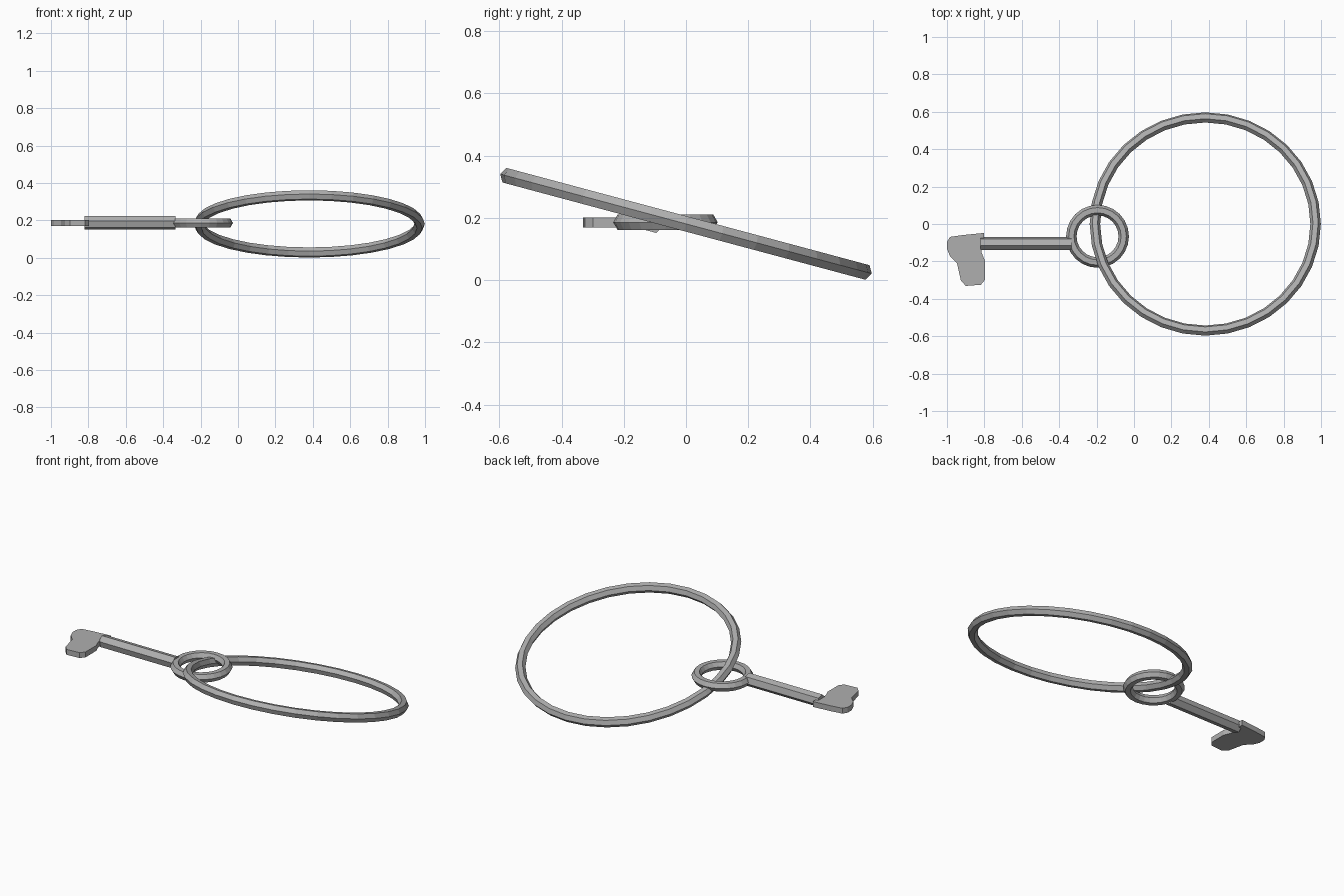
import bpy, bmesh, math
from math import radians, cos, sin

if "Cube" in bpy.data.objects:
    bpy.data.objects.remove(bpy.data.objects["Cube"])

steel = bpy.data.materials.new("steel_grey")
steel.diffuse_color = (0.43, 0.43, 0.43, 1)
steel.use_nodes = True
steel.node_tree.nodes["Principled BSDF"].inputs["Base Color"].default_value = steel.diffuse_color


def ring(name, centre, major, minor, segments, tilt=0):
    """Faceted ring with a six-sided section, a corner pointing outwards."""
    bpy.ops.mesh.primitive_torus_add(
        location=centre, rotation=(tilt, 0, 0), major_radius=major, minor_radius=minor,
        major_segments=segments, minor_segments=6)
    ob = bpy.context.object
    ob.name = name
    ob.data.materials.append(steel)
    return ob


def prism(name, outline, offset):
    """Closed solid made by sweeping a flat outline along an offset."""
    bm = bmesh.new()
    face = bm.faces.new([bm.verts.new(p) for p in outline])
    top = bmesh.ops.extrude_face_region(bm, geom=[face])["geom"]
    bmesh.ops.translate(bm, vec=offset, verts=[v for v in top if isinstance(v, bmesh.types.BMVert)])
    bmesh.ops.recalc_face_normals(bm, faces=bm.faces)
    mesh = bpy.data.meshes.new(name)
    bm.to_mesh(mesh)
    bm.free()
    mesh.materials.append(steel)
    ob = bpy.data.objects.new(name, mesh)
    bpy.context.collection.objects.link(ob)
    return ob


# Large tilted hoop and the small handle ring hooked through it
ring("large_hoop", (0.381, 0, 0.181), 0.59, 0.028, 32, radians(-15))
ring("key_handle_ring", (-0.195, -0.066, 0.186), 0.14, 0.028, 24)

# Six-sided shaft
angles = [radians(45 + 60 * k) for k in range(6)]
prism("key_shaft",
      [(-0.82, -0.105 + 0.0365 * cos(a), 0.187 + 0.0365 * sin(a)) for a in angles],
      (0.485, 0, 0))

# Flat key bit
bit = [(-1, -.096), (-.984, -.069), (-.915, -.059), (-.803, -.048), (-.803, -.08),
       (-.813, -.105), (-.816, -.15), (-.797, -.197), (-.797, -.299), (-.819, -.325),
       (-.899, -.331), (-.925, -.304), (-.947, -.208), (-.984, -.171), (-1, -.133)]
prism("key_bit", [(x, y, 0.169) for x, y in bit], (0, 0, 0.032))
